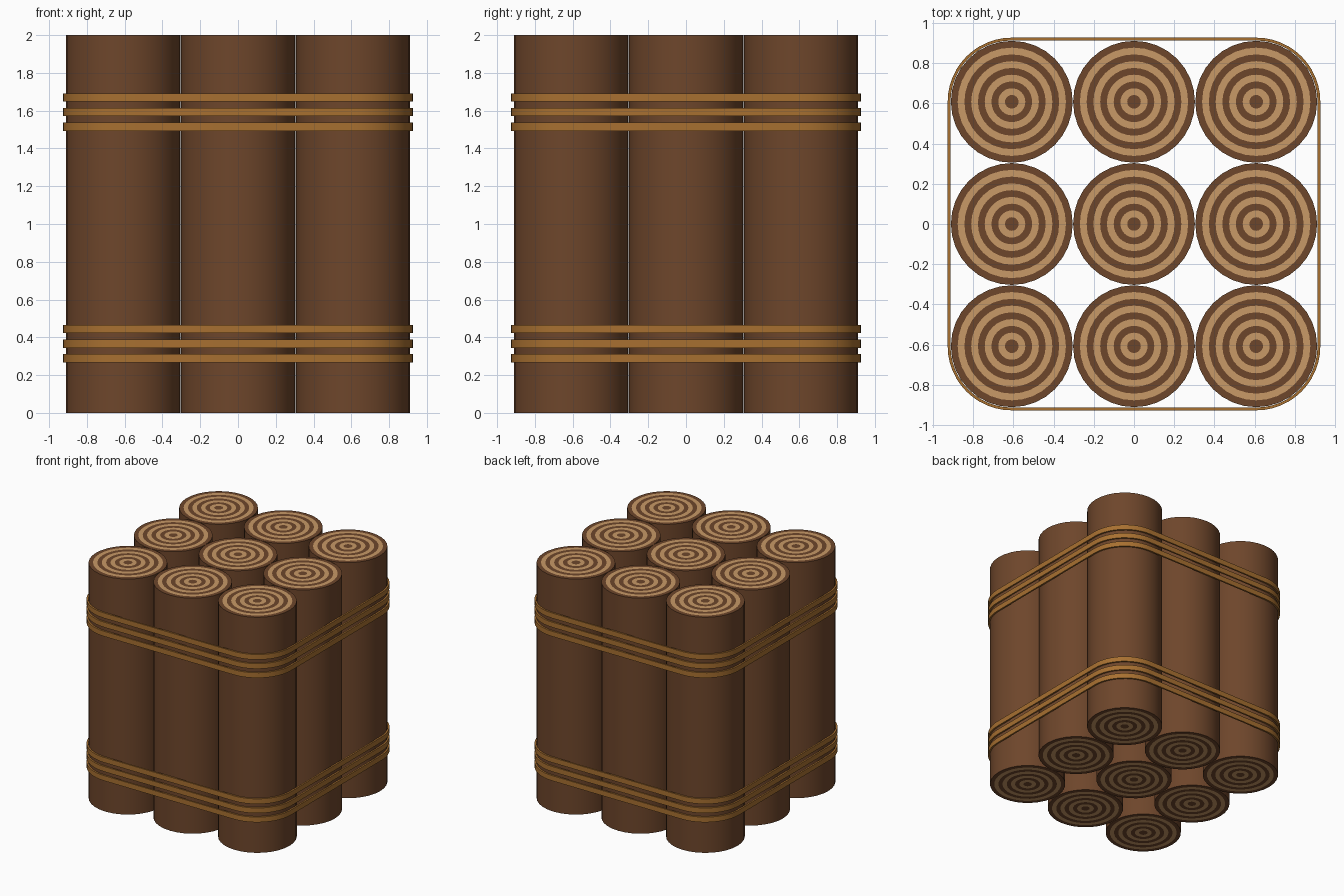
import bpy, bmesh, math

if "Cube" in bpy.data.objects:
    bpy.data.objects.remove(bpy.data.objects["Cube"])

SEG, R, PITCH, H = 32, 0.303, 0.608, 2.0
RINGS = 9


def material(name, rgb):
    m = bpy.data.materials.new(name)
    m.diffuse_color = (*rgb, 1)
    m.use_nodes = True
    m.node_tree.nodes["Principled BSDF"].inputs["Base Color"].default_value = m.diffuse_color
    return m


bark = material("bark", (0.155, 0.061, 0.024))
pale = material("pale_wood", (0.58, 0.32, 0.135))
rope = material("rope", (0.39, 0.162, 0.03))


def finish(bm, name, mats):
    bmesh.ops.recalc_face_normals(bm, faces=bm.faces)
    me = bpy.data.meshes.new(name)
    bm.to_mesh(me)
    bm.free()
    for m in mats:
        me.materials.append(m)
    ob = bpy.data.objects.new(name, me)
    bpy.context.collection.objects.link(ob)
    bpy.ops.object.select_all(action='DESELECT')
    ob.select_set(True)
    bpy.context.view_layer.objects.active = ob
    bpy.ops.object.shade_smooth_by_angle(angle=math.radians(30))
    return ob


def loop_faces(bm, a, b, mat=0):
    n = len(a)
    for i in range(n):
        j = (i + 1) % n
        bm.faces.new((a[i], a[j], b[j], b[i])).material_index = mat


def circle(bm, r, z):
    angles = [math.tau * i / SEG for i in range(SEG)]
    return [bm.verts.new((r * math.cos(a), r * math.sin(a), z)) for a in angles]


# One log: bark wall with alternating growth rings on both ends
bm = bmesh.new()
outer = []
for z in (0, H):
    loops = [circle(bm, R * k / RINGS, z) for k in range(1, RINGS + 1)]
    bm.faces.new(loops[0])
    for k in range(1, RINGS):
        loop_faces(bm, loops[k - 1], loops[k], k % 2)
    outer.append(loops[-1])
loop_faces(bm, *outer)
log = finish(bm, "log_1", (bark, pale))

# Three by three bundle
spots = [(x, y) for y in (-PITCH, 0, PITCH) for x in (-PITCH, 0, PITCH)]
log.location = (*spots[0], 0)
for n, (x, y) in enumerate(spots[1:], 2):
    copy = log.copy()
    copy.name = f"log_{n}"
    copy.location = (x, y, 0)
    bpy.context.collection.objects.link(copy)


# Flat rope band following a rounded square around the bundle
def band(name, z, h=0.044):
    bm = bmesh.new()
    loops = []
    for r, dz in ((0.319, -h / 2), (0.319, h / 2), (0.305, h / 2), (0.305, -h / 2)):
        loop = []
        for q, (sx, sy) in enumerate(((1, 1), (-1, 1), (-1, -1), (1, -1))):
            for i in range(13):
                a = math.pi / 2 * (q + i / 12)
                loop.append(bm.verts.new((sx * PITCH + r * math.cos(a),
                                          sy * PITCH + r * math.sin(a), z + dz)))
        loops.append(loop)
    for i in range(4):
        loop_faces(bm, loops[i], loops[(i + 1) % 4])
    finish(bm, name, (rope,))


for label, base in (("lower", 0.289), ("upper", 1.515)):
    for i in range(3):
        band(f"{label}_rope_{i + 1}", base + i * 0.0775)
